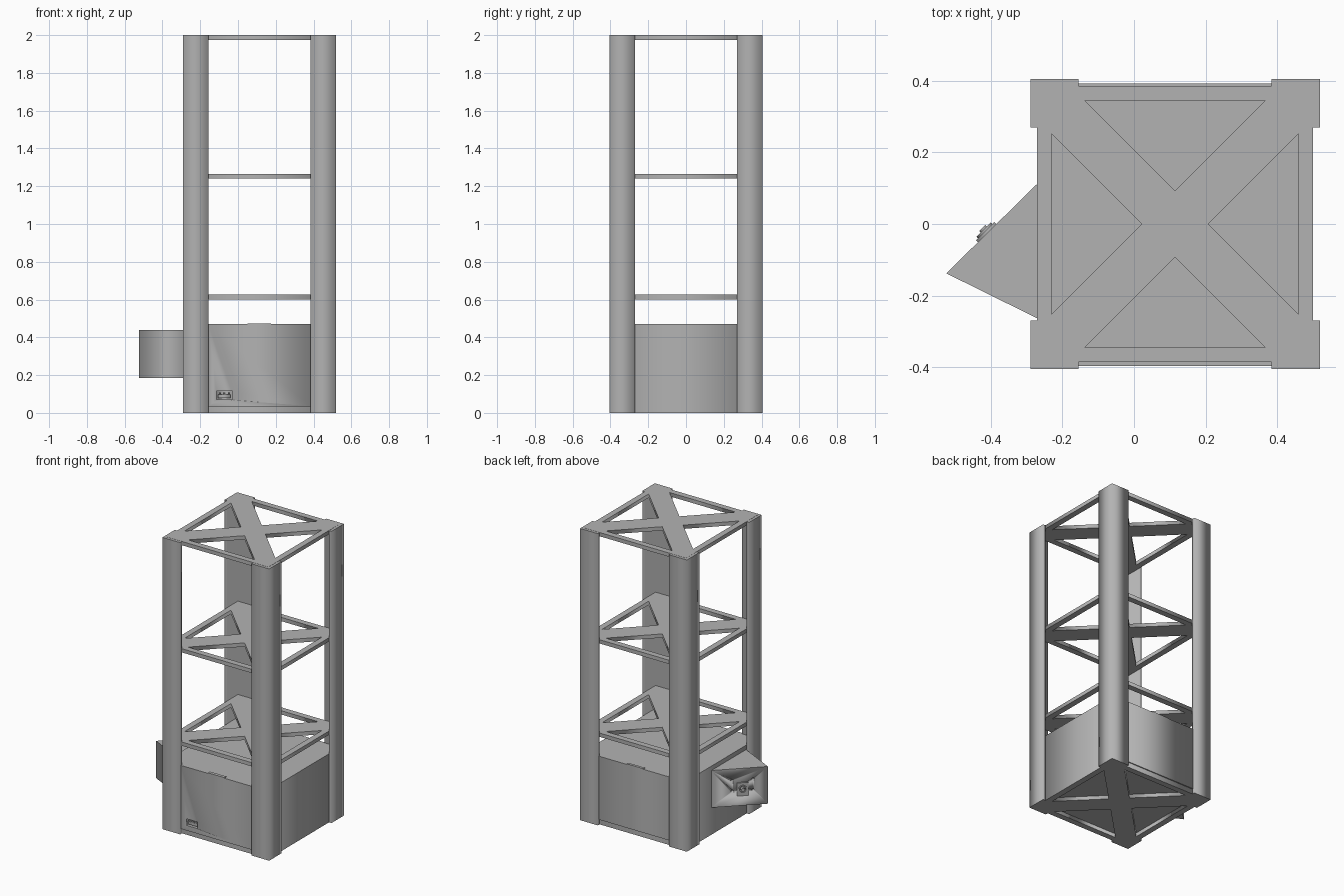
import bpy, math
from mathutils import Matrix, Vector

if "Cube" in bpy.data.objects:
    bpy.data.objects.remove(bpy.data.objects["Cube"])

steel = bpy.data.materials.new("grey steel")
steel.use_nodes = True
GREY = (0.45, 0.45, 0.45, 1)
steel.diffuse_color = GREY
steel.node_tree.nodes["Principled BSDF"].inputs["Base Color"].default_value = GREY

CX = 0.115           # tower axis
HALF = 0.405         # outer half width over the posts
INNER = 0.386        # half width of frames and cabinet
FLANGE = 0.135       # post flange width


def plate(name, loops, z0, z1):
    """Extrude a closed outline, with further loops as holes, from z0 to z1."""
    curve = bpy.data.curves.new(name, 'CURVE')
    curve.dimensions = '2D'
    curve.fill_mode = 'BOTH'
    curve.extrude = (z1 - z0) / 2
    for loop in loops:
        spline = curve.splines.new('POLY')
        spline.points.add(len(loop) - 1)
        for point, (x, y) in zip(spline.points, loop):
            point.co = (x, y, 0, 1)
        spline.use_cyclic_u = True
    temp = bpy.data.objects.new(name + "_outline", curve)
    bpy.context.collection.objects.link(temp)
    graph = bpy.context.evaluated_depsgraph_get()
    mesh = bpy.data.meshes.new_from_object(temp.evaluated_get(graph))
    bpy.data.objects.remove(temp)
    mesh.transform(Matrix.Translation((0, 0, (z0 + z1) / 2)))
    mesh.materials.clear()
    mesh.materials.append(steel)
    obj = bpy.data.objects.new(name, mesh)
    bpy.context.collection.objects.link(obj)
    return obj


def rect(x0, x1, y0, y1):
    return [(x0, y0), (x1, y0), (x1, y1), (x0, y1)]


def block(name, x, y, z):
    return plate(name, [rect(*x, *y)], *z)


def cut(obj, cutter):
    mod = obj.modifiers.new("opening", 'BOOLEAN')
    mod.operation = 'DIFFERENCE'
    mod.solver = 'EXACT'
    mod.object = cutter
    cutter.hide_render = True
    cutter.hide_viewport = True


# Corner posts: L-shaped angle profiles
angle = [(HALF, HALF), (HALF - FLANGE, HALF), (HALF - FLANGE, INNER),
         (INNER, INNER), (INNER, HALF - FLANGE), (HALF, HALF - FLANGE)]
for sx, side in ((1, "left"), (-1, "right")):
    for sy, end in ((1, "back"), (-1, "front")):
        plate(f"{end}_{side}_post", [[(CX + sx * x, sy * y) for x, y in angle]], 0, 2)

# Cross-braced frames with four triangular openings
outline = rect(CX - INNER, CX + INNER, -INNER, INNER)
openings = []
for i in range(4):
    c, s = math.cos(i * math.pi / 2), math.sin(i * math.pi / 2)
    tri = [(0.093, 0), (0.345, 0.252), (0.345, -0.252)]
    openings.append([(CX + c * x - s * y, s * x + c * y) for x, y in tri])
for name, z in (("base", 0), ("lower", 0.6), ("middle", 1.24), ("top", 1.975)):
    plate(name + "_cross_frame", [outline] + openings, z, z + 0.026)

# Cabinet with front and back cover panels
cabinet = block("cabinet", (CX - INNER, CX + INNER), (-INNER, INNER), (0.026, 0.47))
bay = (CX - HALF + FLANGE, CX + HALF - FLANGE)
front_panel = block("front_panel", bay, (-0.397, -INNER), (0.035, 0.47))
block("back_panel", bay, (INNER, 0.393), (0.035, 0.47))

# Lid latch tabs
block("front_latch", (0.05, 0.175), (-0.397, -0.375), (0.47, 0.474))
block("back_latch", (0.05, 0.175), (0.375, 0.393), (0.47, 0.474))

# Power socket recessed in the front panel
hole = block("socket_cutter", (-0.115, -0.03), (-0.43, -0.365), (0.07, 0.115))
cut(cabinet, hole)
cut(front_panel, hole)
block("socket_core", (-0.105, -0.04), (-0.39, -0.36), (0.078, 0.098))
for i in range(3):
    x = -0.095 + i * 0.0225
    block("socket_pin", (x - 0.004, x + 0.004), (-0.395, -0.36), (0.1, 0.109))

# Wedge-shaped side housing
a, tip = Vector((-0.268, 0.115)), Vector((-0.525, -0.138))
housing = plate("side_housing", [[a, tip, (-0.268, -0.265)]], 0.185, 0.44)

# Sensor and screw holes on the slanted face; local z points out of the face
along = (tip - a).normalized()
out = Vector((along.y, -along.x))
if out.x > 0:
    out = -out
mid = a.lerp(tip, 0.555)
place = Matrix(((along.x, 0, out.x, mid.x), (along.y, 0, out.y, mid.y),
                (0, 1, 0, 0.3), (0, 0, 0, 1)))
if place.determinant() < 0:
    place = place @ Matrix.Diagonal((-1, 1, 1, 1))


def on_face(obj):
    obj.matrix_world = place
    return obj


def ring(radius, x=0, y=0, n=24):
    return [(x + radius * math.cos(2 * math.pi * i / n),
             y + radius * math.sin(2 * math.pi * i / n)) for i in range(n)]


on_face(plate("sensor_base", [rect(-0.036, 0.036, -0.045, 0.045), ring(0.028)], -0.002, 0.008))
on_face(plate("sensor_collar", [ring(0.028), ring(0.02)], -0.002, 0.014))
on_face(plate("sensor_lens", [ring(0.012)], -0.002, 0.02))
for x in (-0.066, 0.066):
    for y in (-0.012, 0.062):
        cut(housing, on_face(plate("screw_hole_cutter", [ring(0.008, x, y, 12)], -0.02, 0.02)))
